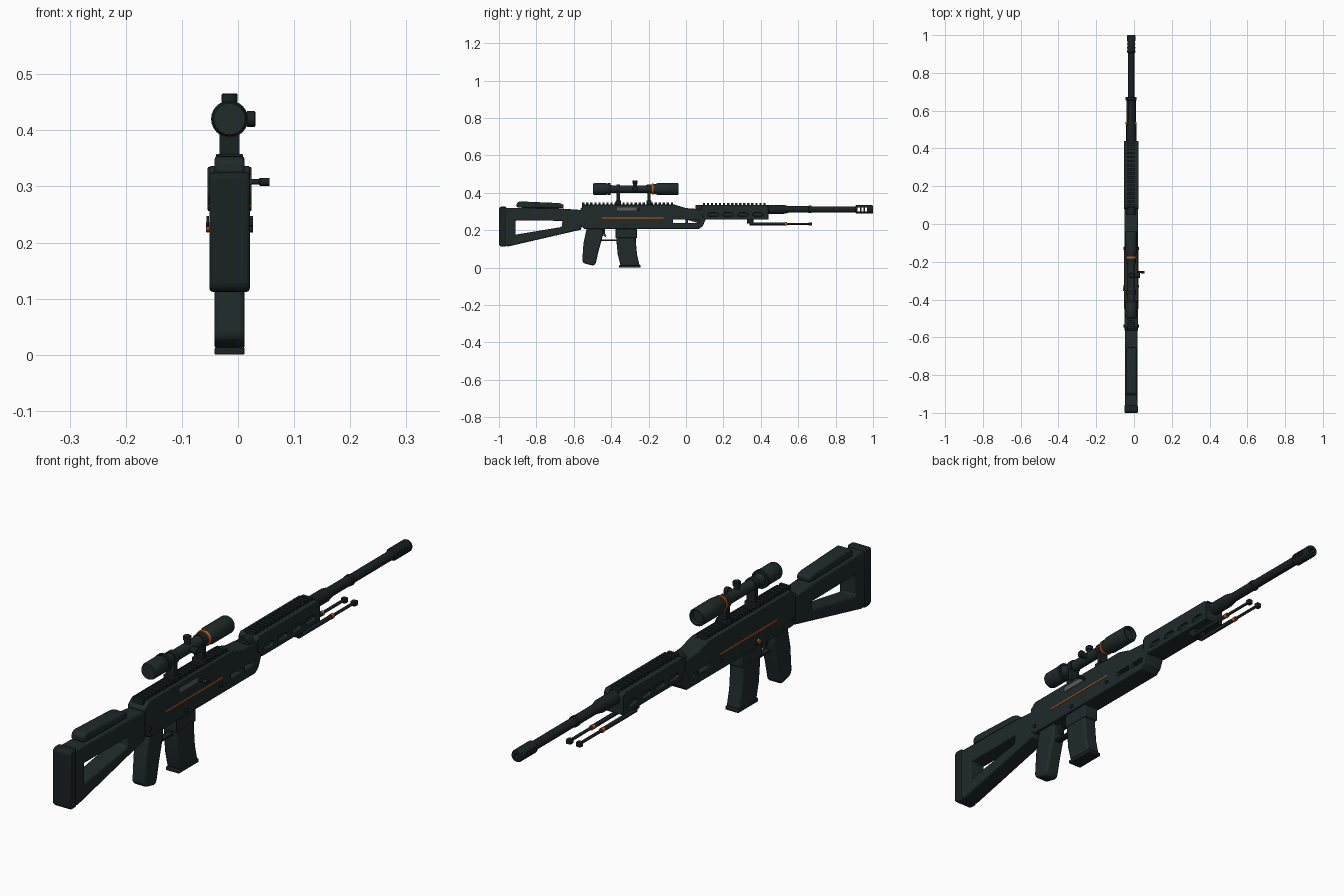
import bpy
import bmesh
import math
from mathutils import Matrix, Vector

if "Cube" in bpy.data.objects:
    bpy.data.objects.remove(bpy.data.objects["Cube"])

CX = -0.015  # centre plane of the body
parts = []


def material(name, r, g, b):
    m = bpy.data.materials.new(name)
    m.use_nodes = True
    m.diffuse_color = (r, g, b, 1)
    m.node_tree.nodes["Principled BSDF"].inputs["Base Color"].default_value = (r, g, b, 1)
    return m


BODY = material("dark green grey", 0.014, 0.023, 0.023)
METAL = material("blackened metal", 0.010, 0.016, 0.016)
ORANGE = material("orange", 0.6, 0.11, 0.015)
STEEL = material("bare steel", 0.11, 0.11, 0.12)


def finish(name, bm, mat, bevel=0):
    bmesh.ops.recalc_face_normals(bm, faces=bm.faces)
    me = bpy.data.meshes.new(name)
    bm.to_mesh(me)
    bm.free()
    me.materials.append(mat)
    ob = bpy.data.objects.new(name, me)
    bpy.context.collection.objects.link(ob)
    if bevel:
        mod = ob.modifiers.new("bevel", "BEVEL")
        mod.width = bevel
        mod.segments = 2
        mod.limit_method = "ANGLE"
    parts.append(ob)
    return ob


def slab(name, outline, half, mat=BODY, bevel=0.006, x=CX):
    """Side outline (y, z) extruded across the width."""
    bm = bmesh.new()
    face = bm.faces.new([bm.verts.new((x - half, y, z)) for y, z in outline])
    new = bmesh.ops.extrude_face_region(bm, geom=[face])["geom"]
    bmesh.ops.translate(bm, vec=(2 * half, 0, 0),
                        verts=[v for v in new if isinstance(v, bmesh.types.BMVert)])
    return finish(name, bm, mat, bevel)


def box(name, y0, y1, z0, z1, half, mat=BODY, bevel=0.003, x=CX):
    return slab(name, [(y0, z0), (y1, z0), (y1, z1), (y0, z1)], half, mat, bevel, x)


def lathe(name, profile, origin, axis=(0, 1, 0), mat=METAL, sides=24):
    """Round part from (distance along axis, radius) pairs."""
    bm = bmesh.new()
    rings = []
    for d, r in profile:
        rings.append([bm.verts.new((r * math.cos(2 * math.pi * i / sides),
                                    r * math.sin(2 * math.pi * i / sides), d))
                      for i in range(sides)])
    for a, b in zip(rings, rings[1:]):
        for i in range(sides):
            j = (i + 1) % sides
            bm.faces.new((a[i], a[j], b[j], b[i]))
    bm.faces.new(rings[0])
    bm.faces.new(rings[-1])
    turn = Vector((0, 0, 1)).rotation_difference(Vector(axis)).to_matrix().to_4x4()
    bm.transform(Matrix.Translation(origin) @ turn)
    return finish(name, bm, mat)


def cut(target, cutters):
    """Subtract the cutters, bake the result and drop them."""
    for c in cutters:
        c.hide_render = True
        mod = target.modifiers.new("cut", "BOOLEAN")
        mod.operation = "DIFFERENCE"
        mod.solver = "EXACT"
        mod.object = c
    bevels = [m for m in target.modifiers if m.type == "BEVEL"]
    for m in bevels:
        m.show_viewport = False
    bpy.context.view_layer.update()
    dg = bpy.context.evaluated_depsgraph_get()
    target.data = bpy.data.meshes.new_from_object(target.evaluated_get(dg))
    for m in [m for m in target.modifiers if m.type == "BOOLEAN"]:
        target.modifiers.remove(m)
    for m in bevels:
        m.show_viewport = True
    for c in cutters:
        parts.remove(c)
        bpy.data.objects.remove(c)


def rail(name, y0, y1, z, half):
    """Toothed rail."""
    box(name, y0, y1, z - 0.012, z, half, METAL, 0)
    n = int((y1 - y0) / 0.021)
    for i in range(n):
        y = y0 + (y1 - y0) * i / n
        box(f"{name}_tooth_{i + 1}", y, y + 0.012, z - 0.001, z + 0.01, half, METAL, 0)


# Shoulder stock
stock = slab("stock", [(-0.985, 0.12), (-0.95, 0.113), (-0.56, 0.203), (-0.56, 0.308),
                       (-0.66, 0.315), (-0.985, 0.32)], 0.033)
cut(stock, [slab("stock_hole", [(-0.912, 0.176), (-0.665, 0.217), (-0.66, 0.25),
                                (-0.912, 0.252)], 0.1, BODY, 0)])
slab("butt_pad", [(-1, 0.122), (-0.99, 0.112), (-0.96, 0.112), (-0.96, 0.326),
                  (-0.99, 0.326), (-1, 0.318)], 0.036, METAL)
slab("cheek_rest", [(-0.905, 0.322), (-0.655, 0.318), (-0.655, 0.338), (-0.68, 0.345),
                    (-0.89, 0.354), (-0.905, 0.345)], 0.027)
box("cheek_rest_base", -0.88, -0.68, 0.305, 0.328, 0.02, METAL)

# Receiver with two open slots at the front
receiver = slab("receiver", [(-0.565, 0.225), (-0.545, 0.207), (0.07, 0.207), (0.09, 0.222),
                             (0.105, 0.258), (0.105, 0.31), (0.0, 0.318), (-0.06, 0.336),
                             (-0.54, 0.336), (-0.565, 0.315)], 0.036, BODY, 0.008)
cut(receiver, [box("slot_cutter", y0, y1, 0.238, 0.256, 0.1, BODY, 0)
               for y0, y1 in ((-0.07, -0.004), (0.01, 0.07))])
rail("receiver_rail", -0.555, -0.06, 0.337, 0.02)

for side in (-1, 1):
    x = CX + side * 0.0365
    box(f"accent_line_{side}", -0.45, -0.12, 0.263, 0.268, 0.0015, ORANGE, 0, x)
    for y, z in ((-0.54, 0.235), (-0.33, 0.225), (-0.13, 0.24)):
        lathe(f"pin_{y}_{side}", [(0, 0.007), (0.005, 0.007)], (x, y, z), (side, 0, 0))
lathe("release_button", [(0, 0.009), (0.006, 0.009)], (CX - 0.036, -0.345, 0.228),
      (-1, 0, 0), ORANGE, 12)

# Ejection port and bolt handle
box("ejection_port", -0.37, -0.265, 0.304, 0.321, 0.002, STEEL, 0, CX + 0.036)
lathe("bolt_handle", [(0, 0.005), (0.022, 0.005), (0.024, 0.007), (0.041, 0.007)],
      (0.015, -0.255, 0.308), (1, 0, 0), METAL, 12)

# Grip, trigger and guard
slab("grip", [(-0.53, 0.215), (-0.548, 0.13), (-0.555, 0.035), (-0.545, 0.022),
              (-0.495, 0.01), (-0.483, 0.02), (-0.467, 0.09), (-0.445, 0.17),
              (-0.445, 0.215)], 0.027, BODY, 0.008)
box("trigger_guard", -0.465, -0.365, 0.142, 0.15, 0.012, METAL, 0.001)
slab("trigger", [(-0.45, 0.21), (-0.44, 0.17), (-0.425, 0.16), (-0.432, 0.18),
                 (-0.432, 0.21)], 0.006, METAL, 0.001)

# Magazine
slab("magazine", [(-0.372, 0.215), (-0.372, 0.14), (-0.365, 0.07), (-0.35, 0.01),
                  (-0.248, 0.01), (-0.262, 0.07), (-0.268, 0.14), (-0.268, 0.215)], 0.027)
box("magazine_base", -0.358, -0.242, 0, 0.013, 0.027, METAL)
box("magazine_collar", -0.377, -0.262, 0.158, 0.21, 0.029, BODY)

# Handguard with side vents
handguard = slab("handguard", [(0.08, 0.285), (0.105, 0.256), (0.44, 0.256), (0.44, 0.325),
                               (0.43, 0.335), (0.09, 0.335), (0.08, 0.325)], 0.039)
vents = []
for side in (-1, 1):
    for i in range(4):
        y = 0.115 + i * 0.08
        vents.append(slab("vent_cutter", [(y, 0.281), (y + 0.01, 0.274), (y + 0.05, 0.274),
                                          (y + 0.06, 0.281), (y + 0.05, 0.293),
                                          (y + 0.01, 0.293)], 0.015, BODY, 0,
                          CX + side * 0.044))
cut(handguard, vents)
rail("handguard_rail", 0.09, 0.435, 0.335, 0.02)

# Barrel and slotted muzzle brake
lathe("barrel", [(0.05, 0.024), (0.52, 0.024), (0.55, 0.0175), (0.655, 0.0175),
                 (0.657, 0.02), (0.67, 0.02), (0.672, 0.0165), (0.915, 0.0165)],
      (CX, 0, 0.311))
muzzle = lathe("muzzle_brake", [(0.905, 0.018), (0.91, 0.0225), (0.995, 0.0225), (1, 0.02),
                                (1, 0.009), (0.98, 0.009)], (CX, 0, 0.311))
cut(muzzle, [box("muzzle_cutter", y, y + 0.012, 0.301, 0.32, 0.1, METAL, 0)
             for y in (0.918, 0.937, 0.956)])

# Folded bipod
box("bipod_mount", 0.325, 0.36, 0.236, 0.26, 0.026, METAL)
for side in (-1, 1):
    x = CX + side * 0.02
    lathe(f"bipod_leg_{side}", [(0.34, 0.008), (0.53, 0.008), (0.532, 0.0055), (0.66, 0.0055)],
          (x, 0, 0.234), mat=METAL, sides=12)
    lathe(f"bipod_ring_{side}", [(0.528, 0.009), (0.54, 0.009)], (x, 0, 0.234),
          mat=ORANGE, sides=12)
    box(f"bipod_foot_{side}", 0.655, 0.673, 0.224, 0.242, 0.009, METAL, 0.002, x)

# Telescopic sight
SZ = 0.42
lathe("scope_tube", [(-0.497, 0.022), (-0.497, 0.028), (-0.49, 0.031), (-0.425, 0.031),
                     (-0.395, 0.02), (-0.215, 0.02), (-0.165, 0.027), (-0.15, 0.032),
                     (-0.045, 0.032), (-0.04, 0.03), (-0.04, 0.025), (-0.055, 0.024)],
      (CX, 0, SZ), mat=BODY)
lathe("scope_ring", [(-0.183, 0.028), (-0.173, 0.029)], (CX, 0, SZ), mat=ORANGE)
lathe("scope_grip_ring", [(-0.418, 0.033), (-0.405, 0.033)], (CX, 0, SZ))
for name, axis in (("top", (0, 0, 1)), ("side", (1, 0, 0))):
    lathe(f"{name}_turret", [(0, 0.011), (0.03, 0.011), (0.031, 0.014), (0.044, 0.014),
                             (0.046, 0.012)], (CX, -0.272, SZ), axis, METAL, 16)
for i, y in enumerate((-0.362, -0.198)):
    box(f"scope_mount_{i}", y - 0.009, y + 0.009, 0.34, 0.41, 0.018, METAL, 0.002)
    box(f"scope_clamp_{i}", y - 0.014, y + 0.014, 0.338, 0.358, 0.024, METAL, 0.002)
    lathe(f"scope_band_{i}", [(y - 0.01, 0.0245), (y + 0.01, 0.0245)], (CX, 0, SZ))

# Smooth the round parts, keep the edges sharp
bpy.ops.object.select_all(action="DESELECT")
for ob in parts:
    ob.select_set(True)
bpy.context.view_layer.objects.active = parts[0]
bpy.ops.object.shade_smooth_by_angle(angle=math.radians(35))
